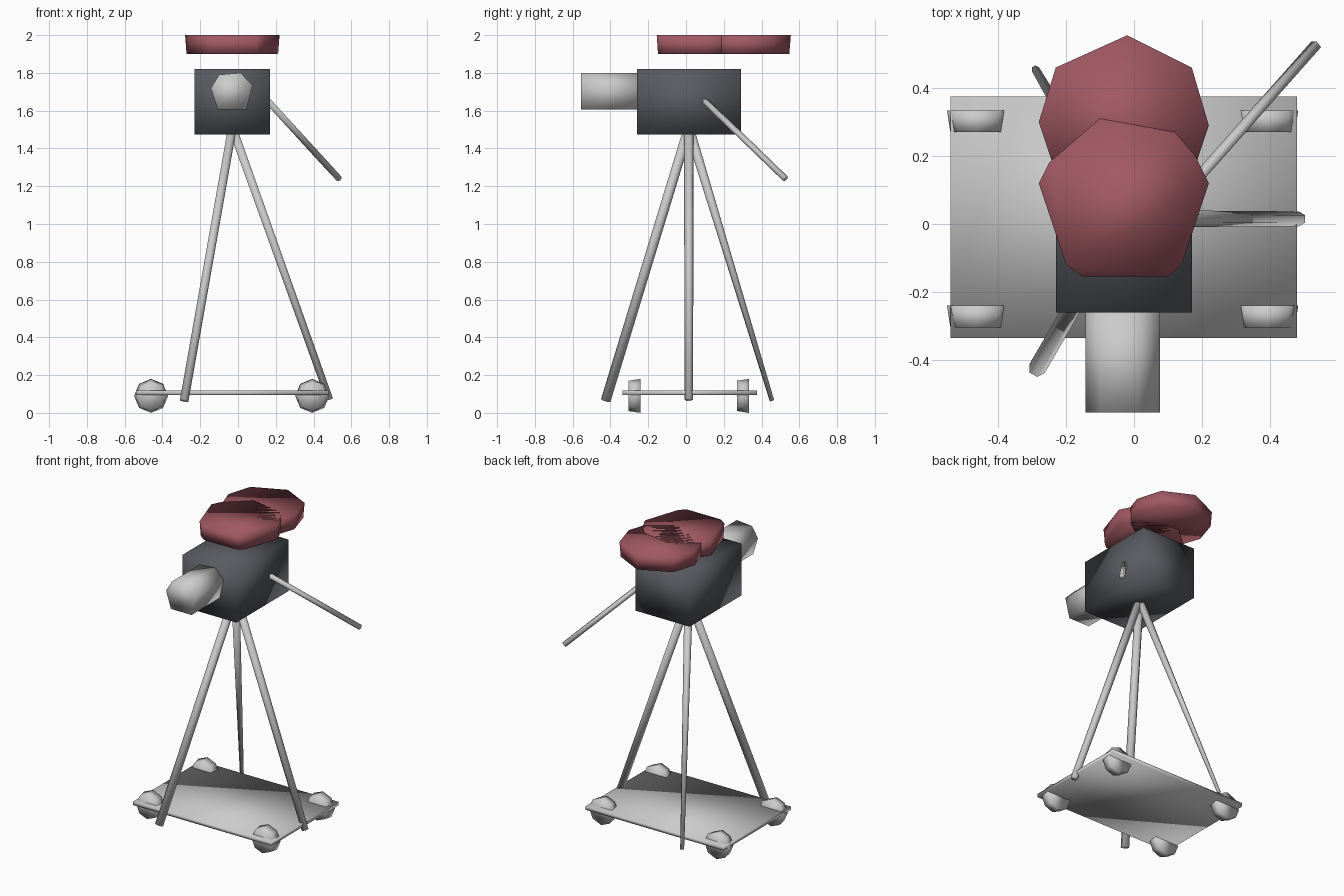
import bpy, bmesh, math
from mathutils import Vector

if "Cube" in bpy.data.objects:
    bpy.data.objects.remove(bpy.data.objects["Cube"])


def finish(name, bm, colour=None):
    bmesh.ops.recalc_face_normals(bm, faces=bm.faces)
    me = bpy.data.meshes.new(name)
    bm.to_mesh(me)
    bm.free()
    for p in me.polygons:
        p.use_smooth = True
    ob = bpy.data.objects.new(name, me)
    bpy.context.collection.objects.link(ob)
    if colour:
        mat = bpy.data.materials.get(colour[0]) or bpy.data.materials.new(colour[0])
        mat.diffuse_color = colour[1]
        mat.use_nodes = True
        mat.node_tree.nodes["Principled BSDF"].inputs["Base Color"].default_value = mat.diffuse_color
        me.materials.append(mat)
    return ob


def loft(name, ring_a, ring_b, colour=None):
    """Closed prism between two matching rings of points."""
    bm = bmesh.new()
    a = [bm.verts.new(p) for p in ring_a]
    b = [bm.verts.new(p) for p in ring_b]
    n = len(a)
    bm.faces.new(a[::-1])
    bm.faces.new(b)
    for i in range(n):
        j = (i + 1) % n
        bm.faces.new((a[i], a[j], b[j], b[i]))
    return finish(name, bm, colour)


def rod(name, start, end, r1, r2, sides=6):
    start, end = Vector(start), Vector(end)
    q = (end - start).to_track_quat('Z', 'Y')

    def ring(c, r):
        return [c + q @ Vector((r * math.cos(t), r * math.sin(t), 0))
                for t in (2 * math.pi * i / sides for i in range(sides))]
    return loft(name, ring(start, r1), ring(end, r2))


def box(name, lo, hi, colour=None):
    rect = [(lo[0], lo[1]), (hi[0], lo[1]), (hi[0], hi[1]), (lo[0], hi[1])]
    return loft(name, [(x, y, lo[2]) for x, y in rect],
                [(x, y, hi[2]) for x, y in rect], colour)


DARK = ("dark_grey", (0.10, 0.105, 0.12, 1))
RED = ("dull_red", (0.36, 0.10, 0.125, 1))

# Camera body
box("camera_body", (-0.23, -0.26, 1.475), (0.17, 0.29, 1.82), DARK)

# Lens with an uneven six-sided section
lens = [(-0.10, 1.79), (0.013, 1.80), (0.077, 1.735),
        (0.045, 1.605), (-0.108, 1.605), (-0.143, 1.72)]
loft("lens", [(x, -0.555, z) for x, z in lens], [(x, -0.25, z) for x, z in lens])

# Two overlapping film reels, slightly narrower underneath
reels = {
    "front_reel": [(-0.10, 0.31), (0.12, 0.27), (0.18, 0.20), (0.22, 0.12), (0.14, -0.12),
                   (0.10, -0.155), (-0.15, -0.155), (-0.20, -0.12), (-0.28, 0.12), (-0.25, 0.18)],
    "rear_reel": [(-0.02, 0.555), (0.17, 0.46), (0.22, 0.29), (0.18, 0.17), (0.05, 0.08),
                  (-0.10, 0.08), (-0.24, 0.18), (-0.28, 0.30), (-0.23, 0.46)],
}
for name, pts in reels.items():
    cx, cy = -0.03, sum(p[1] for p in pts) / len(pts)
    low = [(cx + (x - cx) * 0.97, cy + (y - cy) * 0.97, 1.90) for x, y in pts]
    loft(name, low, [(x, y, 2.0) for x, y in pts], RED)

# Pan handle
rod("pan_handle", (0.15, 0.09, 1.66), (0.535, 0.525, 1.24), 0.018, 0.018, 5)

# Tripod legs
feet = {"front_leg": ((-0.285, -0.425, 0.065), 0.026),
        "rear_leg": ((-0.29, 0.455, 0.065), 0.012),
        "side_leg": ((0.485, 0.015, 0.07), 0.022)}
for name, (foot, r) in feet.items():
    rod(name, (-0.03, 0.015, 1.51), foot, 0.026, r)

# Dolly platform
box("dolly_platform", (-0.54, -0.335, 0.094), (0.48, 0.375, 0.118))

# Dolly wheels
for side, x in (("left", -0.46), ("right", 0.393)):
    for end, y in (("front", -0.272), ("rear", 0.302)):
        rod(f"{end}_{side}_wheel", (x, y - 0.032, 0.09), (x, y + 0.032, 0.09), 0.08, 0.09, 8)
